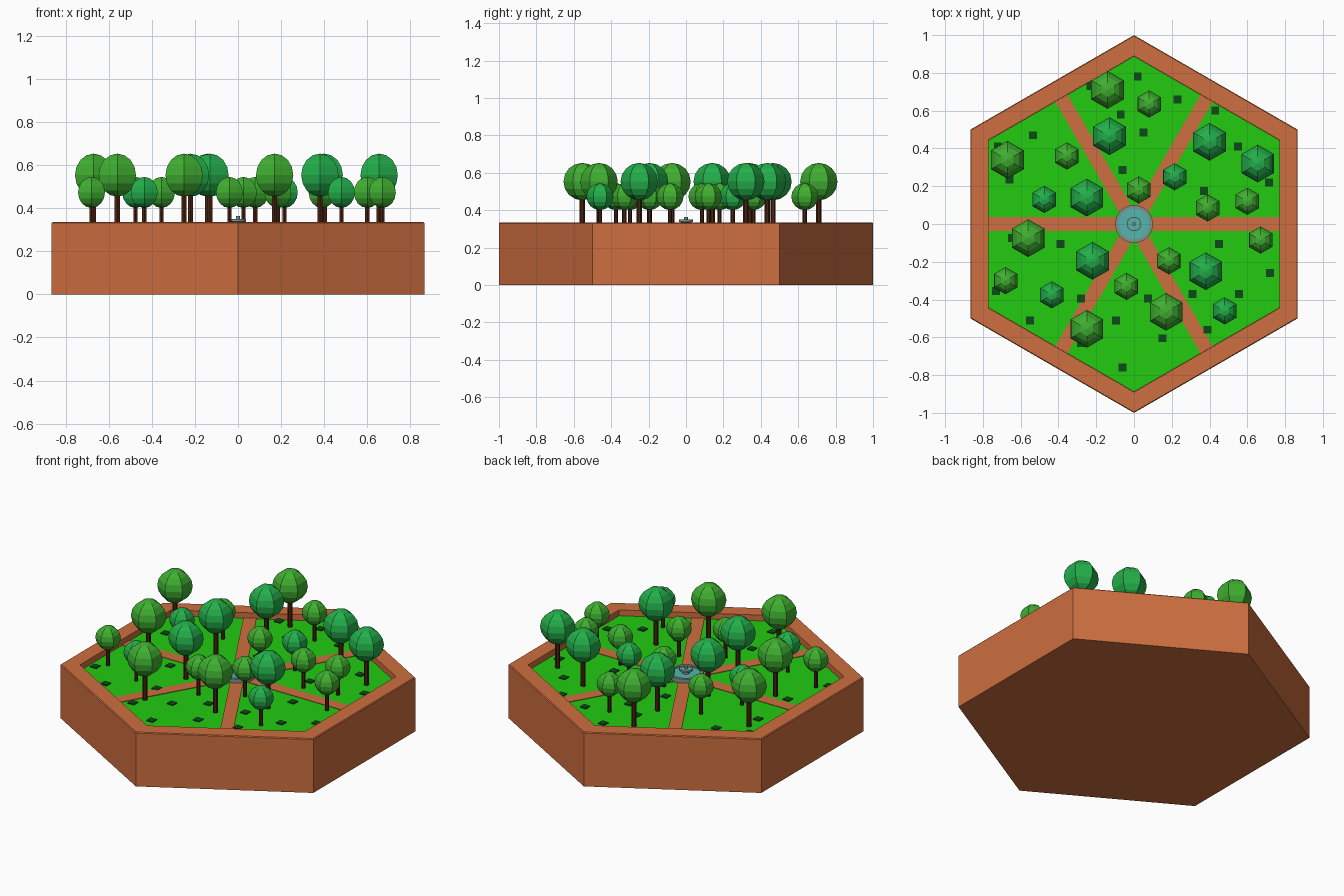
import bpy, bmesh
from math import sin, cos, pi, radians

if "Cube" in bpy.data.objects:
    bpy.data.objects.remove(bpy.data.objects["Cube"])

GROUND = 0.30


def material(name, rgb):
    m = bpy.data.materials.new(name)
    m.diffuse_color = (*rgb, 1)
    m.use_nodes = True
    m.node_tree.nodes["Principled BSDF"].inputs["Base Color"].default_value = m.diffuse_color
    return m


CLAY = material("clay", (0.61, 0.156, 0.05))
GRASS = material("grass", (0.016, 0.6, 0.005))
LEAF_A = material("leaf_green", (0.05, 0.43, 0.03))
LEAF_B = material("leaf_emerald", (0.017, 0.43, 0.07))
BARK = material("bark", (0.07, 0.017, 0.005))
DARK = material("dark_green", (0.004, 0.07, 0.01))
STONE = material("stone", (0.2, 0.3, 0.26))
WATER = material("water", (0.09, 0.46, 0.43))


def add_object(name, mesh, loc=(0, 0, 0), angle=0):
    ob = bpy.data.objects.new(name, mesh)
    ob.location = loc
    ob.rotation_euler.z = angle
    bpy.context.collection.objects.link(ob)
    return ob


def lathe(name, profile, sides, mat):
    """Mesh from an (r, z) profile turned about z, with a corner on +y."""
    bm = bmesh.new()
    rings = []
    for r, z in profile:
        if r < 1e-6:
            rings.append([bm.verts.new((0, 0, z))] * sides)
        else:
            rings.append([bm.verts.new((r * cos(pi / 2 + 2 * pi * i / sides),
                                        r * sin(pi / 2 + 2 * pi * i / sides), z))
                          for i in range(sides)])
    for a, b in zip(rings, rings[1:]):
        for i in range(sides):
            j = (i + 1) % sides
            bm.faces.new(list(dict.fromkeys((a[i], a[j], b[j], b[i]))))
    bmesh.ops.recalc_face_normals(bm, faces=bm.faces)
    return finish(name, bm, mat)


def box(name, size, mat):
    bm = bmesh.new()
    bmesh.ops.create_cube(bm, size=1)
    bmesh.ops.scale(bm, vec=size, verts=bm.verts)
    return finish(name, bm, mat)


def finish(name, bm, mat):
    mesh = bpy.data.meshes.new(name)
    bm.to_mesh(mesh)
    bm.free()
    mesh.materials.append(mat)
    return mesh


def disc(name, r, z0, z1, sides, mat):
    return lathe(name, [(0, z0), (r, z0), (r, z1), (0, z1)], sides, mat)


# Hexagonal planter and lawn
add_object("planter", lathe("planter", [
    (0, 0), (1, 0), (1, 0.330), (0.995, 0.335), (0.89, 0.335),
    (0.89, 0.285), (0, 0.285)], 6, CLAY))
add_object("lawn", disc("lawn", 0.888, 0.286, GROUND, 6, GRASS))

# Three crossing paths, stacked slightly to avoid coplanar tops
for k in range(3):
    path = box("path", (1.54, 0.074, 0.01), CLAY)
    add_object("path", path, (0, 0, GROUND - 0.002 + k * 0.0003), radians(60 * k))

# Fountain
basin = lathe("fountain_stone", [
    (0, 0.30), (0.1, 0.30), (0.1, 0.328), (0.082, 0.328), (0.082, 0.312),
    (0.02, 0.312), (0.02, 0.334), (0.038, 0.338), (0.038, 0.350),
    (0.03, 0.350), (0.03, 0.344), (0.010, 0.344), (0.010, 0.363), (0, 0.363)],
    32, STONE)
fountain = add_object("fountain", basin)
add_object("basin_water", disc("basin_water", 0.083, 0.310, 0.321, 32, WATER))
add_object("bowl_water", disc("bowl_water", 0.031, 0.343, 0.348, 32, WATER))

# Trees: six-sided trunks and crowns
big_a = [(-.14, .71), (-.67, .34), (-.56, -.075), (.17, -.465), (-.25, -.555)]
big_b = [(-.13, .465), (.40, .435), (.655, .32), (-.25, .14), (-.22, -.195),
         (.38, -.25)]
small_a = [(.08, .635), (-.355, .36), (.025, .18), (.39, .085), (.60, .12),
           (.67, -.085), (.185, -.195), (-.04, -.33), (-.68, -.30)]
small_b = [(-.475, .13), (.215, .25), (-.435, -.375), (.48, -.46)]


def plant(spots, r, centre, trunk_r, leaf):
    crown = lathe("crown", [(r * sin(pi * i / 8), centre - r * cos(pi * i / 8))
                            for i in range(9)], 6, leaf)
    trunk = disc("trunk", trunk_r, GROUND - 0.005, centre, 6, BARK)
    for x, y in spots:
        add_object("tree_crown", crown, (x, y, 0))
        add_object("tree_trunk", trunk, (x, y, 0))


plant(big_a, 0.1, 0.553, 0.014, LEAF_A)
plant(big_b, 0.1, 0.553, 0.014, LEAF_B)
plant(small_a, 0.072, 0.473, 0.011, LEAF_A)
plant(small_b, 0.072, 0.473, 0.011, LEAF_B)

# Flat dark shrub patches
patches = [(.02, .78), (.23, .66), (-.07, .58), (.05, .485), (-.535, .47),
           (.43, .60), (.55, .41), (.715, .22), (-.06, .285), (.37, .175),
           (-.66, .235), (-.39, -.105), (.45, -.105), (.72, -.26),
           (-.73, -.355), (-.55, -.51), (-.28, -.395), (.075, -.395),
           (.31, -.37), (.555, -.37), (-.095, -.51), (.39, -.56),
           (.15, -.605), (-.06, -.76), (-.28, -.63), (-.23, .73),
           (-.72, .41), (-.645, -.075)]
patch = box("shrub_patch", (0.042, 0.042, 0.012), DARK)
for x, y in patches:
    add_object("shrub_patch", patch, (x, y, GROUND))
